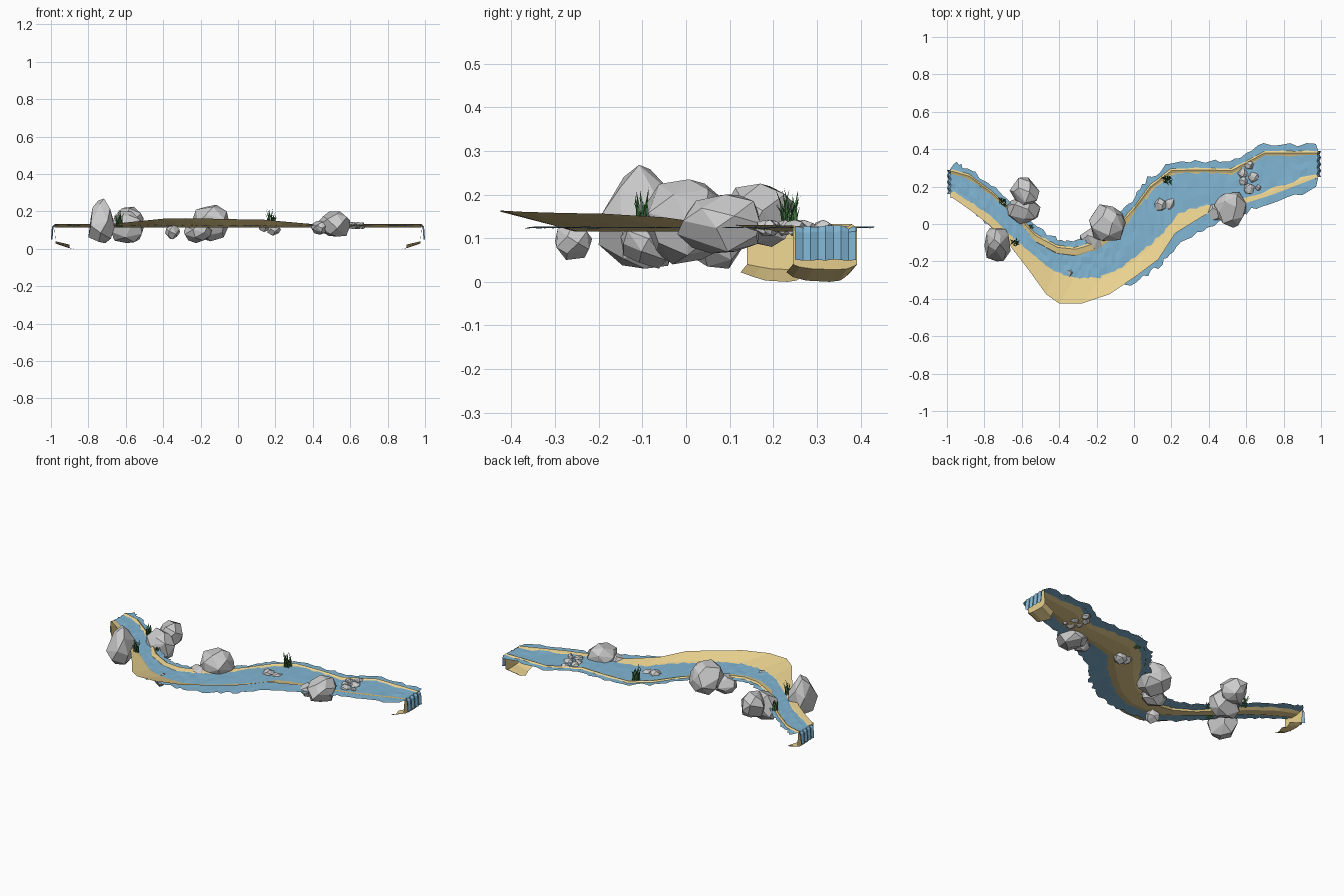
import bpy, bmesh, math, random
from mathutils import Vector

if "Cube" in bpy.data.objects:
    bpy.data.objects.remove(bpy.data.objects["Cube"])
random.seed(7)

def mat(name, c):
    m = bpy.data.materials.new(name)
    m.diffuse_color = (*c, 1)
    m.use_nodes = True
    m.node_tree.nodes["Principled BSDF"].inputs["Base Color"].default_value = m.diffuse_color
    return m

SAND = mat("sand", (0.83, 0.65, 0.28))
WATER = mat("water", (0.22, 0.47, 0.66))
GREEN = mat("grass", (0.06, 0.2, 0.06))

def make(name, bm, m=None):
    me = bpy.data.meshes.new(name)
    bm.to_mesh(me)
    bm.free()
    ob = bpy.data.objects.new(name, me)
    bpy.context.collection.objects.link(ob)
    if m:
        me.materials.append(m)
    return ob

def loft(name, rows, m):
    bm = bmesh.new()
    vs = [[bm.verts.new(p) for p in r] for r in rows]
    for a, b in zip(vs, vs[1:]):
        for i in range(len(a) - 1):
            bm.faces.new((a[i], b[i], b[i + 1], a[i + 1]))
    bm.normal_update()
    if sum(f.normal.z * f.calc_area() for f in bm.faces) < 0:
        bmesh.ops.reverse_faces(bm, faces=bm.faces[:])
    return make(name, bm, m)

# Stream stations: back rim xy, front waterline xy, front bank edge xy, water overhang past bank
stations = [
    (-.965, .28, -.965, .17, -.97, .14, 0), (-.88, .255, -.86, .10, -.87, .07, 0),
    (-.76, .165, -.76, .03, -.78, 0, 0), (-.64, .06, -.64, -.09, -.66, -.12, 0),
    (-.53, -.06, -.54, -.17, -.56, -.25, -.03), (-.41, -.125, -.43, -.26, -.47, -.375, -.06),
    (-.31, -.135, -.32, -.295, -.40, -.425, -.07), (-.2, -.1, -.18, -.295, -.28, -.425, -.07),
    (-.1, -.03, -.06, -.24, -.13, -.375, -.02), (0, .08, .06, -.15, .01, -.28, .03),
    (.09, .2, .16, -.06, .13, -.19, .04), (.2, .285, .24, .045, .22, -.05, .07),
    (.36, .29, .38, .085, .39, .055, .07), (.52, .285, .55, .12, .56, .10, .05),
    (.7, .38, .73, .175, .735, .155, .035), (.97, .38, .97, .26, .97, .245, .055)]

def section(s):
    b, i, o = Vector(s[0:2]), Vector(s[2:4]), Vector(s[4:6])
    return b, i, o, (b - i).normalized()

def at(v, z):
    return Vector((v.x, v.y, z))

# Sand bed with a raised front bank, ends folding down into drops
rows = []
for s in stations:
    b, i, o, n = section(s)
    rim = .03 if -.55 < b.x < -.1 else .012
    rows.append([at(b + n * .012, .124), at(b, .132), at(b - n * rim, .126),
                 at(b.lerp(i, .3), .115), at(b.lerp(i, .75), .115), at(i, .127),
                 at(o, .129 + .23 * max(0, (o - i).length - .015))])

def drop(row, sg):
    low = [Vector((sg * .975, p.y, .04 - .012 * math.sin(math.pi * k / 6))) for k, p in enumerate(row)]
    lip = [Vector((sg * (.90 - .02 * (k == 3)), p.y - .015, .022 - .022 * math.sin(math.pi * k / 6)))
           for k, p in enumerate(row)]
    return [[Vector((sg * .982, p.y, p.z)) for p in row], low, lip]

rows = drop(rows[0], -1)[::-1] + rows + drop(rows[-1], 1)
loft("sand_bed", rows, SAND)

# Rippled water sheet with ragged edges, spilling over both ends
SUB, ACROSS = 6, 8
wrows = []
def water_row(s, jag):
    b, i, o, n = section(s)
    d = (o - b).normalized()
    p = b + n * (.045 + random.uniform(-jag, jag))
    q = o + d * (s[6] + random.uniform(-jag, jag))
    return [at(p.lerp(q, k / ACROSS) + Vector((random.uniform(-.006, .006), 0)),
               .1245 + random.uniform(-.002, .002)) for k in range(ACROSS + 1)]
for a, c in zip(stations, stations[1:]):
    for t in range(SUB):
        wrows.append(water_row([u + (v - u) * t / SUB for u, v in zip(a, c)], .013))
wrows.append(water_row(stations[-1], .01))

def spill(s, sg):
    out = []
    for x, z in ((.985, .127), (.995, .115), (1.0, .05)):
        out.append([Vector((sg * (x - .008 * (k % 2)), s[1] + .01 + (s[3] - s[1] - .02) * k / ACROSS,
                            z + random.uniform(-.002, .002))) for k in range(ACROSS + 1)])
    return out
wrows = spill(stations[0], -1)[::-1] + wrows + spill(stations[-1], 1)
loft("water", wrows, WATER)

# Faceted rocks: hull of jittered sphere points fitted to a box
def rock(name, x0, x1, y0, y1, z0, z1, n=20, taper=0):
    pts = []
    for k in range(n):
        z = 1 - 2 * (k + .5) / n
        a = k * 2.39996 + random.uniform(-.35, .35)
        r = math.sqrt(1 - z * z) * (1 - taper * max(0, z))
        pts.append(Vector((r * math.cos(a), r * math.sin(a), z)) * random.uniform(.88, 1.08))
    bm = bmesh.new()
    lo = [min(p[i] for p in pts) for i in range(3)]
    hi = [max(p[i] for p in pts) for i in range(3)]
    box = ((x0, x1), (y0, y1), (z0, z1))
    for p in pts:
        bm.verts.new([box[i][0] + (p[i] - lo[i]) / (hi[i] - lo[i]) * (box[i][1] - box[i][0]) for i in range(3)])
    res = bmesh.ops.convex_hull(bm, input=bm.verts[:])
    bmesh.ops.delete(bm, geom=[v for v in bm.verts if not v.link_faces], context='VERTS')
    bmesh.ops.dissolve_limit(bm, angle_limit=math.radians(14), verts=bm.verts[:], edges=bm.edges[:])
    bmesh.ops.recalc_face_normals(bm, faces=bm.faces[:])
    return make(name, bm)

rock("boulder_middle", -.24, -.045, -.09, .105, .04, .235, 24)
rock("boulder_middle_low", -.29, -.14, -.15, -.01, .03, .145)
rock("boulder_back_left", -.665, -.505, .09, .25, .08, .225)
rock("boulder_back_left_low", -.68, -.5, .0, .15, .03, .2)
rock("boulder_tall", -.8, -.66, -.2, -.02, .03, .268, 22, .45)
rock("boulder_right", .43, .6, -.02, .17, .065, .2, 24)
rock("boulder_right_low", .39, .49, .015, .12, .075, .15)
rock("stone_bend", -.39, -.31, -.30, -.215, .05, .134, 16)
rock("stone_centre", .11, .175, .07, .14, .09, .147, 16)
rock("stone_centre_low", .155, .23, .07, .14, .07, .136, 16)

# Pebble cluster
for k, (x, y, r) in enumerate([(.58, .275, .026), (.615, .315, .025), (.585, .23, .023),
                               (.637, .25, .029), (.617, .188, .028), (.665, .195, .016)]):
    rock("pebble_%d" % k, x - r, x + r, y - r, y + r, .105, .142, 16)

# Grass tufts: bent tapering blades
def tuft(name, x, y, n, h, spread):
    bm = bmesh.new()
    for k in range(n):
        a = random.uniform(0, math.tau)
        d = Vector((math.cos(a), math.sin(a), 0))
        w = Vector((-d.y, d.x, 0)) * .004
        base = Vector((x, y, .118)) + Vector((random.uniform(-1, 1), random.uniform(-1, 1), 0)) * spread * .5
        hh = h * random.uniform(.5, 1)
        out = spread * random.uniform(.3, .9)
        mid = base + d * out * .35 + Vector((0, 0, hh * .65))
        tip = base + d * out + Vector((0, 0, hh))
        v = [bm.verts.new(p) for p in (base - w, base + w, mid + w * .7, mid - w * .7, tip)]
        bm.faces.new((v[0], v[1], v[2], v[3]))
        bm.faces.new((v[3], v[2], v[4]))
    return make(name, bm, GREEN)

tuft("grass_back", .18, .235, 30, .10, .035)
tuft("grass_left", -.70, .115, 24, .085, .032)
tuft("grass_front_left", -.635, -.095, 22, .10, .03)
tuft("grass_small", -.55, -.015, 8, .04, .018)
